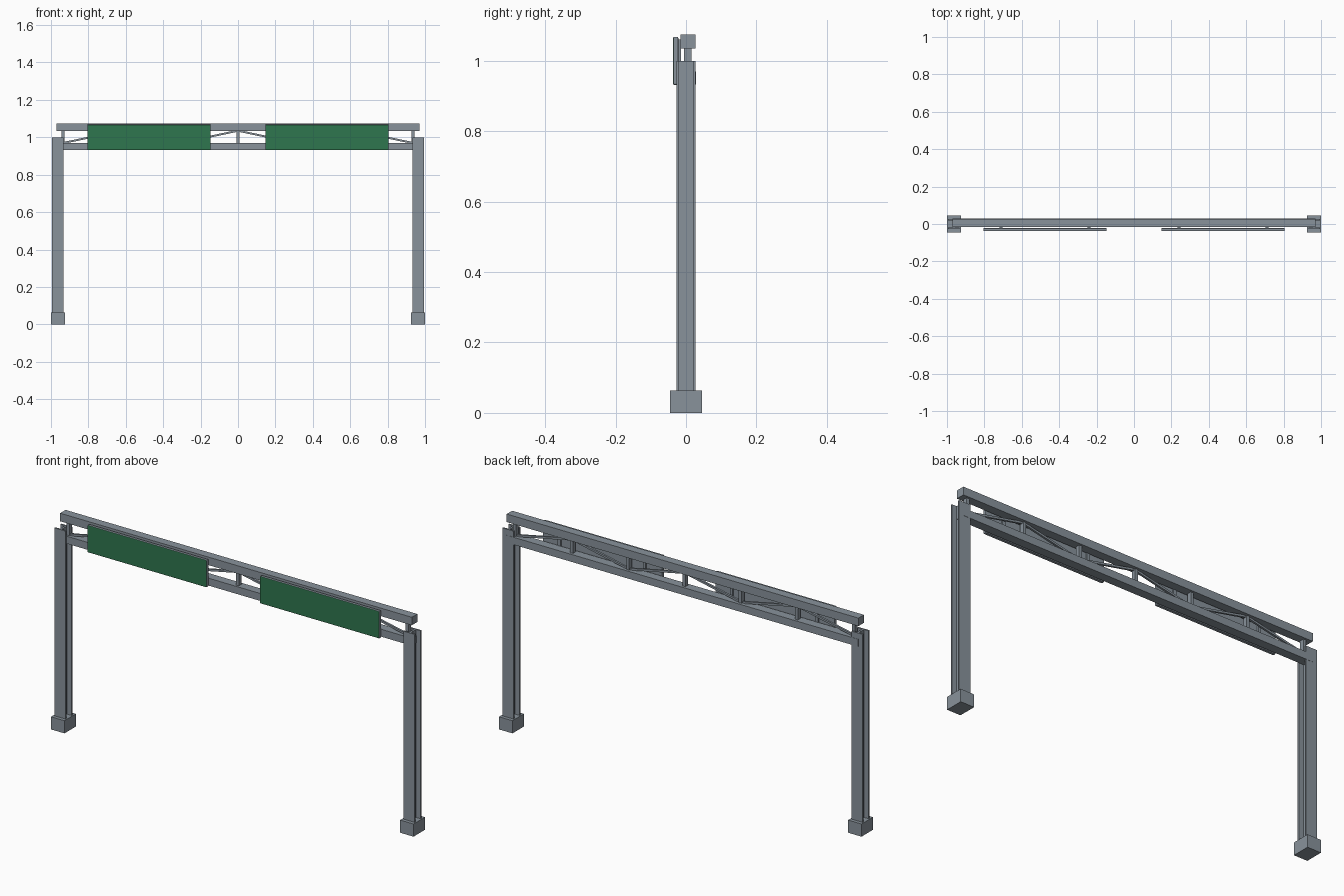
import bpy
import bmesh
from mathutils import Vector, Matrix

if "Cube" in bpy.data.objects:
    bpy.data.objects.remove(bpy.data.objects["Cube"], do_unlink=True)


def make_material(name, rgb):
    mat = bpy.data.materials.new(name)
    mat.use_nodes = True
    color = (*rgb, 1.0)
    mat.diffuse_color = color
    mat.node_tree.nodes["Principled BSDF"].inputs["Base Color"].default_value = color
    return mat


steel = make_material("galvanised steel", (0.25, 0.29, 0.33))
green = make_material("sign green", (0.028, 0.18, 0.077))


def finish(name, bm, mats):
    mesh = bpy.data.meshes.new(name)
    bmesh.ops.recalc_face_normals(bm, faces=bm.faces)
    bm.to_mesh(mesh)
    bm.free()
    for mat in mats:
        mesh.materials.append(mat)
    obj = bpy.data.objects.new(name, mesh)
    bpy.context.collection.objects.link(obj)
    return obj


def box(name, x, y, z, mats=(steel,)):
    """Box from (low, high) ranges along each axis."""
    bm = bmesh.new()
    size = [b - a for a, b in (x, y, z)]
    centre = Vector([(a + b) / 2 for a, b in (x, y, z)])
    bmesh.ops.create_cube(bm, size=1, matrix=Matrix.Translation(centre) @ Matrix.Diagonal((*size, 1)))
    return finish(name, bm, mats)


def bar(name, start, end, width):
    """Square bar between two points."""
    a, b = Vector(start), Vector(end)
    turn = (b - a).to_track_quat("X", "Z").to_matrix().to_4x4()
    bm = bmesh.new()
    bmesh.ops.create_cube(bm, size=1, matrix=Matrix.Translation((a + b) / 2) @ turn
                          @ Matrix.Diagonal(((b - a).length, width, width, 1)))
    return finish(name, bm, (steel,))


def h_column(name, cx, half_w, half_d, flange, web, z0, z1):
    """H-section column: flanges face front and back, web between."""
    inner = half_d - flange
    quarter = [(half_w, half_d), (half_w, inner), (web, inner)]
    right = quarter + [(x, -y) for x, y in reversed(quarter)]
    outline = right + [(-x, -y) for x, y in right]
    bm = bmesh.new()
    face = bm.faces.new([bm.verts.new((cx + x, y, z0)) for x, y in outline])
    top = bmesh.ops.extrude_face_region(bm, geom=[face])["geom"]
    bmesh.ops.translate(bm, vec=(0, 0, z1 - z0), verts=[v for v in top if isinstance(v, bmesh.types.BMVert)])
    return finish(name, bm, (steel,))


# Main beams
BEAM_Y = (-0.016, 0.027)
LOW, HIGH = 0.97, 1.035
MID_Y = 0.0055
box("top_beam", (-0.97, 0.97), BEAM_Y, (HIGH, 1.075))
box("lower_beam", (-0.97, 0.97), (-0.016, 0.0285), (0.933, LOW))

# Truss web
box("truss_post_centre", (-0.008, 0.008), (-0.005, 0.016), (LOW, HIGH))
NODES = [(0.0, HIGH), (0.31, LOW), (0.62, HIGH), (0.935, LOW)]

for side, s in (("left", 1), ("right", -1)):
    # Columns and footings
    h_column(f"column_{side}", s * 0.963, 0.031, 0.0275, 0.008, 0.005, 0.06, 1.0)
    box(f"footing_{side}", (s * 0.963 - 0.037, s * 0.963 + 0.037), (-0.045, 0.045), (0, 0.063))

    # Truss posts and diagonals
    for i, (x, _) in enumerate(NODES[1:], 1):
        box(f"truss_post_{side}_{i}", (s * x - 0.008, s * x + 0.008), (-0.005, 0.016), (LOW, HIGH))
    for i, ((xa, za), (xb, zb)) in enumerate(zip(NODES, NODES[1:]), 1):
        bar(f"truss_diagonal_{side}_{i}", (s * xa, MID_Y, za), (s * xb, MID_Y, zb), 0.01)

    # Sign panel: bevelled steel box with a green front face
    x0, x1 = sorted((s * 0.147, s * 0.805))
    panel = box(f"sign_panel_{side}", (x0, x1), (-0.037, -0.022), (0.932, 1.068), (steel, green))
    bm = bmesh.new()
    bm.from_mesh(panel.data)
    bmesh.ops.bevel(bm, geom=bm.edges[:], offset=0.003, segments=2, profile=0.5, affect="EDGES")
    bm.normal_update()
    for f in bm.faces:
        f.material_index = 1 if f.normal.y < -0.9 else 0
    bm.to_mesh(panel.data)
    bm.free()

    # Sign brackets
    for i, x in enumerate((0.24, 0.71), 1):
        box(f"sign_bracket_{side}_{i}", (s * x - 0.008, s * x + 0.008), (-0.024, -0.014), (0.94, 1.06))
